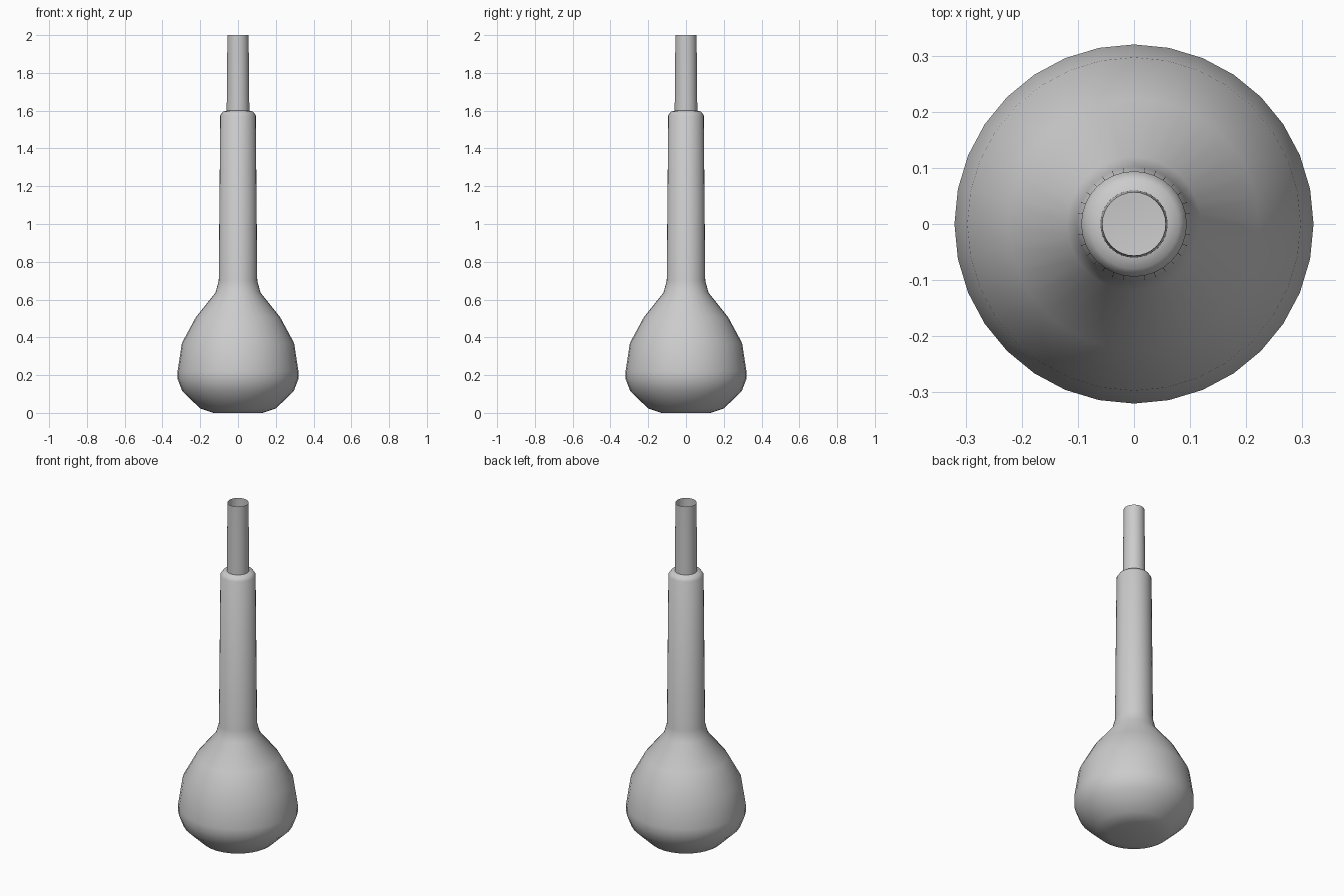
import bpy, bmesh, math

cube = bpy.data.objects.get("Cube")
if cube:
    bpy.data.objects.remove(cube, do_unlink=True)

SIDES = 32

grey = bpy.data.materials.new("light grey")
grey.use_nodes = True
colour = (0.6, 0.6, 0.6, 1)
grey.diffuse_color = colour
grey.node_tree.nodes["Principled BSDF"].inputs["Base Color"].default_value = colour


def lathe(name, profile, close_bottom=False):
    """Turn (radius, height) points around z into a smooth open shell."""
    bm = bmesh.new()
    rings = []
    for r, z in profile:
        angles = [2 * math.pi * i / SIDES for i in range(SIDES)]
        rings.append([bm.verts.new((r * math.cos(a), r * math.sin(a), z)) for a in angles])
    for low, high in zip(rings, rings[1:]):
        for i in range(SIDES):
            j = (i + 1) % SIDES
            bm.faces.new((low[i], low[j], high[j], high[i]))
    if close_bottom:
        bm.faces.new(rings[0][::-1])
    mesh = bpy.data.meshes.new(name)
    bm.to_mesh(mesh)
    bm.free()
    mesh.materials.append(grey)
    obj = bpy.data.objects.new(name, mesh)
    bpy.context.collection.objects.link(obj)
    bpy.ops.object.select_all(action='DESELECT')
    obj.select_set(True)
    bpy.context.view_layer.objects.active = obj
    bpy.ops.object.shade_smooth_by_angle(angle=math.radians(50))
    return obj


# Round body, long neck, shoulder and narrow open spout in one shell
lathe("bottle", [
    (0.13, 0.0), (0.2, 0.023), (0.295, 0.115), (0.32, 0.18), (0.32, 0.22),
    (0.297, 0.37), (0.223, 0.507), (0.119, 0.637), (0.102, 0.70),
    (0.094, 1.575), (0.08, 1.595), (0.06, 1.6), (0.056, 2.0),
], close_bottom=True)
